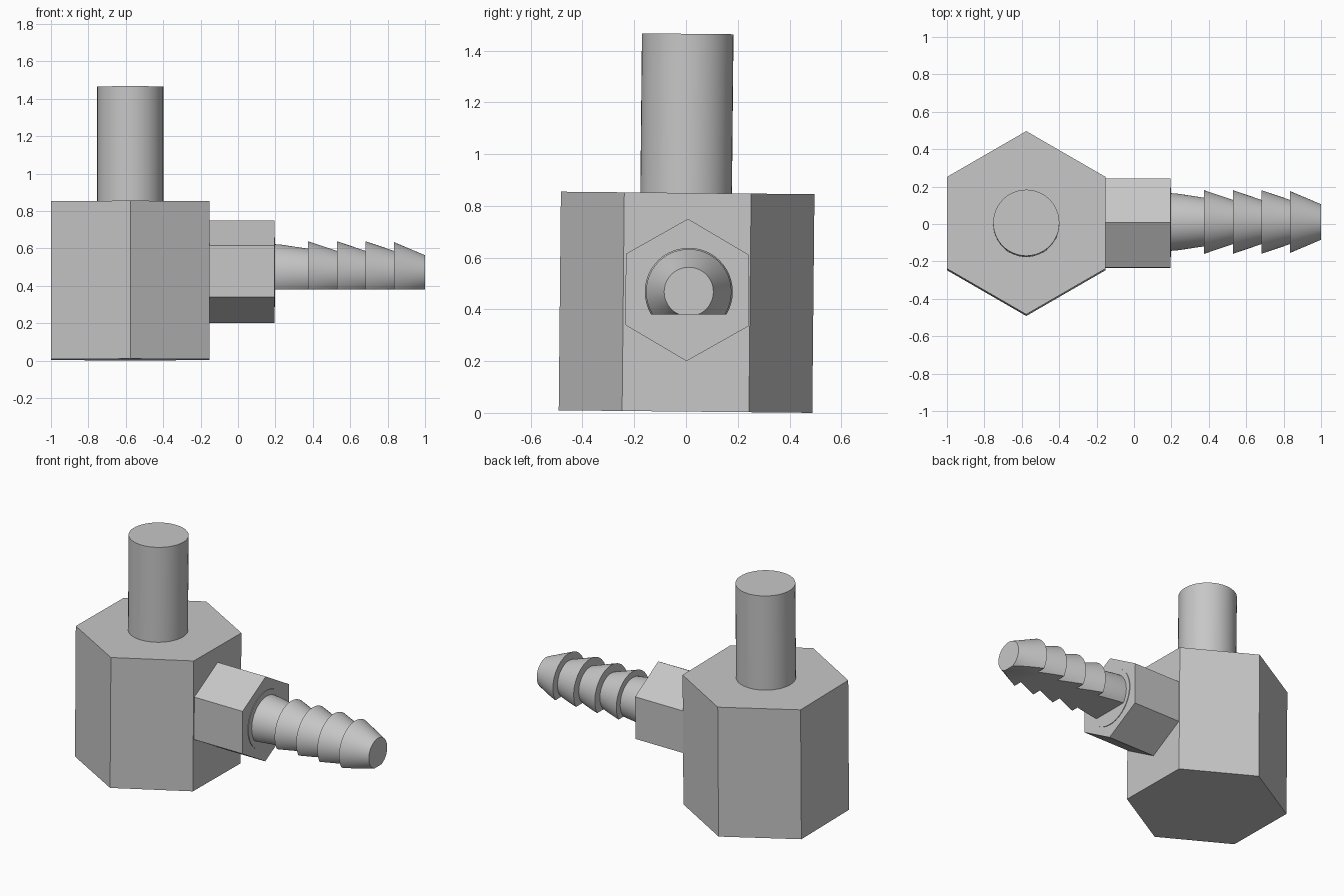
import bpy, bmesh, math
from mathutils import Matrix, Vector

cube = bpy.data.objects.get("Cube")
if cube:
    bpy.data.objects.remove(cube, do_unlink=True)

grey = bpy.data.materials.new("plain grey")
grey.use_nodes = True
colour = (0.57, 0.57, 0.57, 1)
grey.diffuse_color = colour
grey.node_tree.nodes["Principled BSDF"].inputs["Base Color"].default_value = colour

LEAN = Matrix.Rotation(-0.01, 4, 'X')          # the whole fitting leans very slightly
UPRIGHT = Matrix.Identity(4)
SIDEWAYS = Matrix.Rotation(math.pi / 2, 4, 'Y')  # turns the lathe axis to +x


def lathe(name, profile, sides, centre, turn=UPRIGHT, phase=0.0, cut_z=None):
    """Closed solid from (height, radius) pairs about its own axis."""
    bm = bmesh.new()
    angles = [phase + math.tau * i / sides for i in range(sides)]
    rings = [[bm.verts.new((r * math.cos(a), r * math.sin(a), h)) for a in angles]
             for h, r in profile]
    for low, high in zip(rings, rings[1:]):
        for i in range(sides):
            j = (i + 1) % sides
            bm.faces.new((low[i], low[j], high[j], high[i]))
    bm.faces.new(rings[0][::-1])
    bm.faces.new(rings[-1])
    bm.transform(LEAN @ Matrix.Translation(centre) @ turn)
    if cut_z is not None:                       # flat underside
        cut = bmesh.ops.bisect_plane(
            bm, geom=bm.verts[:] + bm.edges[:] + bm.faces[:], dist=1e-5,
            plane_co=Vector((0, 0, cut_z)), plane_no=Vector((0, 0, -1)), clear_outer=True)
        edges = [e for e in cut["geom_cut"] if isinstance(e, bmesh.types.BMEdge)]
        bmesh.ops.contextual_create(bm, geom=edges)
    bmesh.ops.recalc_face_normals(bm, faces=bm.faces[:])
    mesh = bpy.data.meshes.new(name)
    bm.to_mesh(mesh)
    bm.free()
    mesh.materials.append(grey)
    obj = bpy.data.objects.new(name, mesh)
    bpy.context.collection.objects.link(obj)
    bpy.ops.object.select_all(action='DESELECT')
    obj.select_set(True)
    bpy.context.view_layer.objects.active = obj
    bpy.ops.object.shade_smooth_by_angle(angle=math.radians(30))
    return obj


# Upright hexagonal body and round post
BODY_X = -0.576
lathe("hex_body", [(0.005, 0.49), (0.85, 0.49)], 6, (BODY_X, -0.002, 0), phase=math.pi / 2)
lathe("top_post", [(0.8, 0.177), (1.465, 0.177)], 48, (BODY_X, -0.008, 0))

# Side hexagonal nut, pointing up and down, with a thin round face
lathe("side_nut", [(-0.2, 0.275), (0.195, 0.275)], 6, (0, 0, 0.475), SIDEWAYS)
lathe("nut_face", [(0.17, 0.186), (0.199, 0.186)], 48, (0, 0.004, 0.472), SIDEWAYS)

# Barbed hose tail with a flat underside
tail = [(0.17, 0.156), (0.23, 0.152), (0.375, 0.13)]
starts = [0.375, 0.53, 0.682, 0.835]
for start, end in zip(starts, starts[1:]):
    tail += [(start, 0.17), (end, 0.118)]
tail += [(starts[-1], 0.165), (1.0, 0.095)]
lathe("barbed_tail", tail, 48, (0, 0.006, 0.468), SIDEWAYS, cut_z=0.38)
